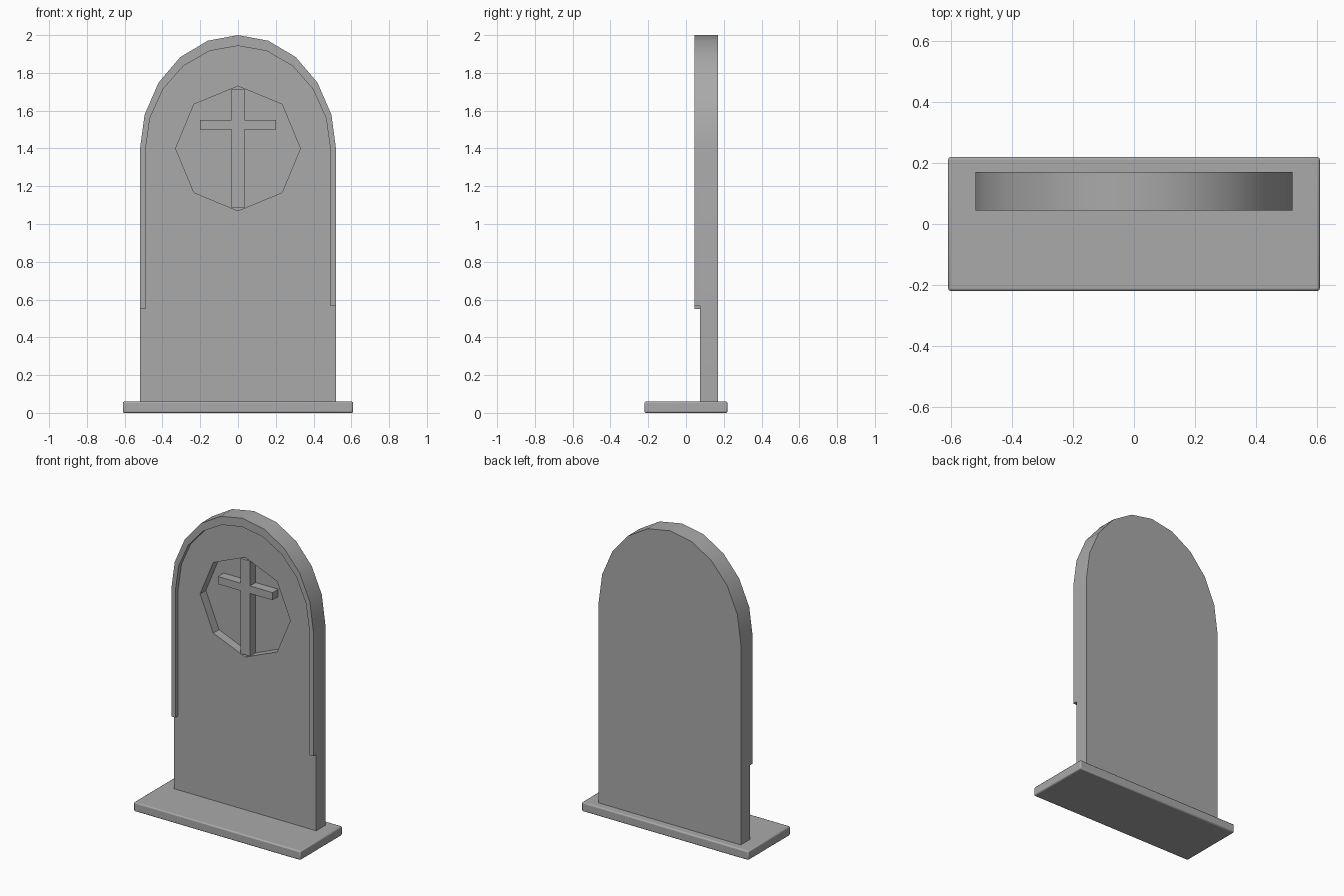
import bpy
import bmesh
from math import cos, sin, pi, radians

cube = bpy.data.objects.get("Cube")
if cube:
    bpy.data.objects.remove(cube, do_unlink=True)

# Single stone colour
stone = bpy.data.materials.new("grey_stone")
stone.use_nodes = True
colour = (0.4, 0.4, 0.4, 1)
stone.diffuse_color = colour
stone.node_tree.nodes["Principled BSDF"].inputs["Base Color"].default_value = colour


def prism(name, outline, front, back):
    """Extrude an (x, z) outline between two y depths."""
    bm = bmesh.new()
    face = bm.faces.new([bm.verts.new((x, front, z)) for x, z in outline])
    ext = bmesh.ops.extrude_face_region(bm, geom=[face])
    new = [v for v in ext["geom"] if isinstance(v, bmesh.types.BMVert)]
    bmesh.ops.translate(bm, verts=new, vec=(0, back - front, 0))
    bmesh.ops.recalc_face_normals(bm, faces=bm.faces)
    mesh = bpy.data.meshes.new(name)
    bm.to_mesh(mesh)
    bm.free()
    mesh.materials.append(stone)
    obj = bpy.data.objects.new(name, mesh)
    bpy.context.collection.objects.link(obj)
    return obj


def activate(obj):
    bpy.ops.object.select_all(action="DESELECT")
    obj.select_set(True)
    bpy.context.view_layer.objects.active = obj


def arch(half_width, rise, steps=10):
    """Elliptical arch from right to left, springing from the shoulder."""
    return [(half_width * cos(pi * i / steps), SHOULDER + rise * sin(pi * i / steps))
            for i in range(steps + 1)]


SHOULDER = 1.39
FACE, BACK = 0.075, 0.17
HALF, RISE = 0.52, 0.61
RECESS = 0.06

# Plinth with softened edges
plinth = prism("plinth", [(-0.61, 0), (0.61, 0), (0.61, 0.06), (-0.61, 0.06)], -0.22, 0.22)
bevel = plinth.modifiers.new("soft_edges", "BEVEL")
bevel.width = 0.008
bevel.segments = 2

# Arched slab
slab = prism("slab", [(-HALF, 0.05), (HALF, 0.05)] + arch(HALF, RISE), FACE, BACK)

# Octagonal recess cut in the face
octagon = [(0.33 * cos(i * pi / 4), 1.4 + 0.33 * sin(i * pi / 4)) for i in range(8)]
cutter = prism("recess_cutter", octagon, FACE - 0.1, FACE + RECESS)
cutter.hide_render = True
cut = slab.modifiers.new("recess", "BOOLEAN")
cut.operation = "DIFFERENCE"
cut.solver = "EXACT"
cut.object = cutter
activate(slab)
bpy.ops.object.modifier_apply(modifier=cut.name)
bpy.data.objects.remove(cutter, do_unlink=True)

# Raised border following the arch and partway down the sides
outer = arch(HALF, RISE)
inner = arch(0.49, 0.553)[::-1]
border = prism("border",
               [(HALF, 0.565)] + outer + [(-HALF, 0.55), (-0.49, 0.55)] + inner + [(0.49, 0.565)],
               0.045, FACE)

# Cross standing in the recess, flush with the slab face
w, arm, low, high = 0.035, 0.2, 1.5, 1.55
right = [(w, 1.085), (w, low), (arm, low), (arm, high), (w, high), (w, 1.715)]
left = [(-x, z) for x, z in reversed(right)]
cross = prism("cross", right + left, FACE, FACE + RECESS + 0.005)

for part in (plinth, slab, border, cross):
    activate(part)
    bpy.ops.object.shade_smooth_by_angle(angle=radians(30))
